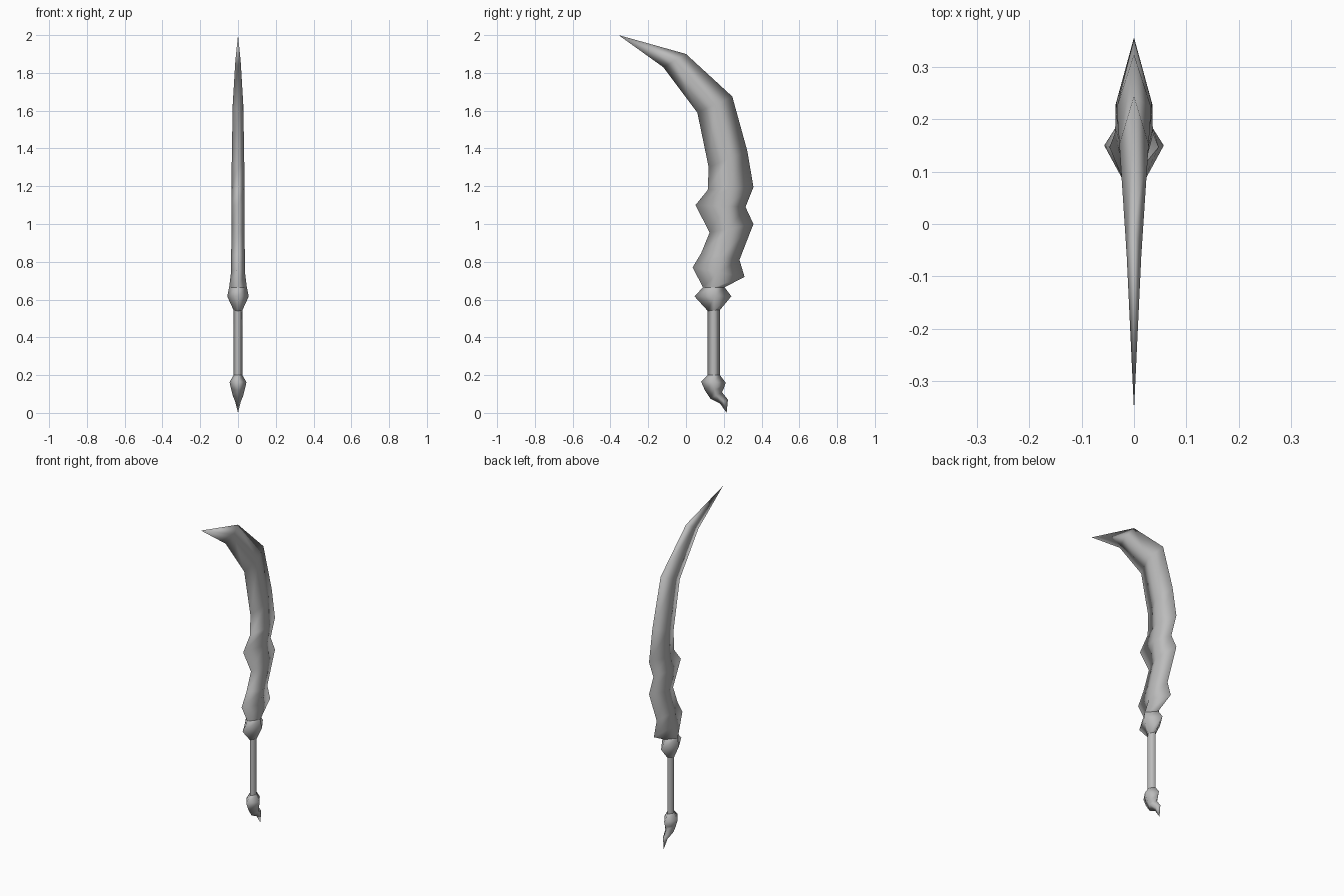
import bpy
import bmesh

cube = bpy.data.objects.get("Cube")
if cube:
    bpy.data.objects.remove(cube, do_unlink=True)

steel = bpy.data.materials.new("grey steel")
steel.use_nodes = True
GREY = (0.5, 0.5, 0.5, 1)
steel.diffuse_color = GREY
steel.node_tree.nodes["Principled BSDF"].inputs["Base Color"].default_value = GREY


def loft(name, stations):
    """Skin diamond sections: (front y, front z, back y, back z, half width, ridge)."""
    bm = bmesh.new()
    rings = []
    for fy, fz, by, bz, w, t in stations:
        ry, rz = fy + (by - fy) * t, fz + (bz - fz) * t
        corners = [(0, fy, fz), (w, ry, rz), (0, by, bz), (-w, ry, rz)]
        if w == 0:
            corners = corners[:1]
        rings.append([bm.verts.new(c) for c in corners])
    for a, b in zip(rings, rings[1:]):
        for i in range(4):
            j = (i + 1) % 4
            if len(a) == 1:
                bm.faces.new((a[0], b[j], b[i]))
            elif len(b) == 1:
                bm.faces.new((a[i], a[j], b[0]))
            else:
                bm.faces.new((a[i], a[j], b[j], b[i]))
    bmesh.ops.recalc_face_normals(bm, faces=bm.faces[:])
    for f in bm.faces:
        f.smooth = True
    mesh = bpy.data.meshes.new(name)
    bm.to_mesh(mesh)
    bm.free()
    mesh.materials.append(steel)
    obj = bpy.data.objects.new(name, mesh)
    bpy.context.collection.objects.link(obj)


# Sections shared by neighbouring parts
grip_base = (0.115, 0.2, 0.18, 0.2, 0.023, 0.5)
grip_top = (0.115, 0.54, 0.18, 0.545, 0.023, 0.5)
blade_root = (0.09, 0.665, 0.204, 0.665, 0.047, 0.5)

# Hooked pommel
loft("pommel", [
    (0.215, 0.0, 0.215, 0.0, 0, 0),
    (0.18, 0.05, 0.222, 0.07, 0.015, 0.5),
    (0.13, 0.075, 0.19, 0.11, 0.028, 0.5),
    (0.1, 0.12, 0.2, 0.13, 0.036, 0.5),
    (0.08, 0.165, 0.21, 0.16, 0.045, 0.5),
    grip_base,
])

loft("grip", [grip_base, grip_top])

# Flared guard
loft("guard", [
    grip_top,
    (0.045, 0.617, 0.24, 0.617, 0.057, 0.54),
    blade_root,
])

# Curved blade with jagged lower edges
loft("blade", [
    blade_root,
    (0.035, 0.77, 0.31, 0.72, 0.037, 0.5),
    (0.08, 0.845, 0.283, 0.81, 0.036, 0.5),
    (0.125, 0.955, 0.357, 1.0, 0.035, 0.45),
    (0.05, 1.1, 0.315, 1.09, 0.035, 0.6),
    (0.115, 1.18, 0.357, 1.195, 0.034, 0.48),
    (0.12, 1.3, 0.325, 1.385, 0.033, 0.5),
    (0.06, 1.59, 0.245, 1.675, 0.028, 0.5),
    (-0.12, 1.83, 0.0, 1.9, 0.014, 0.5),
    (-0.357, 2.0, -0.357, 2.0, 0, 0),
])
